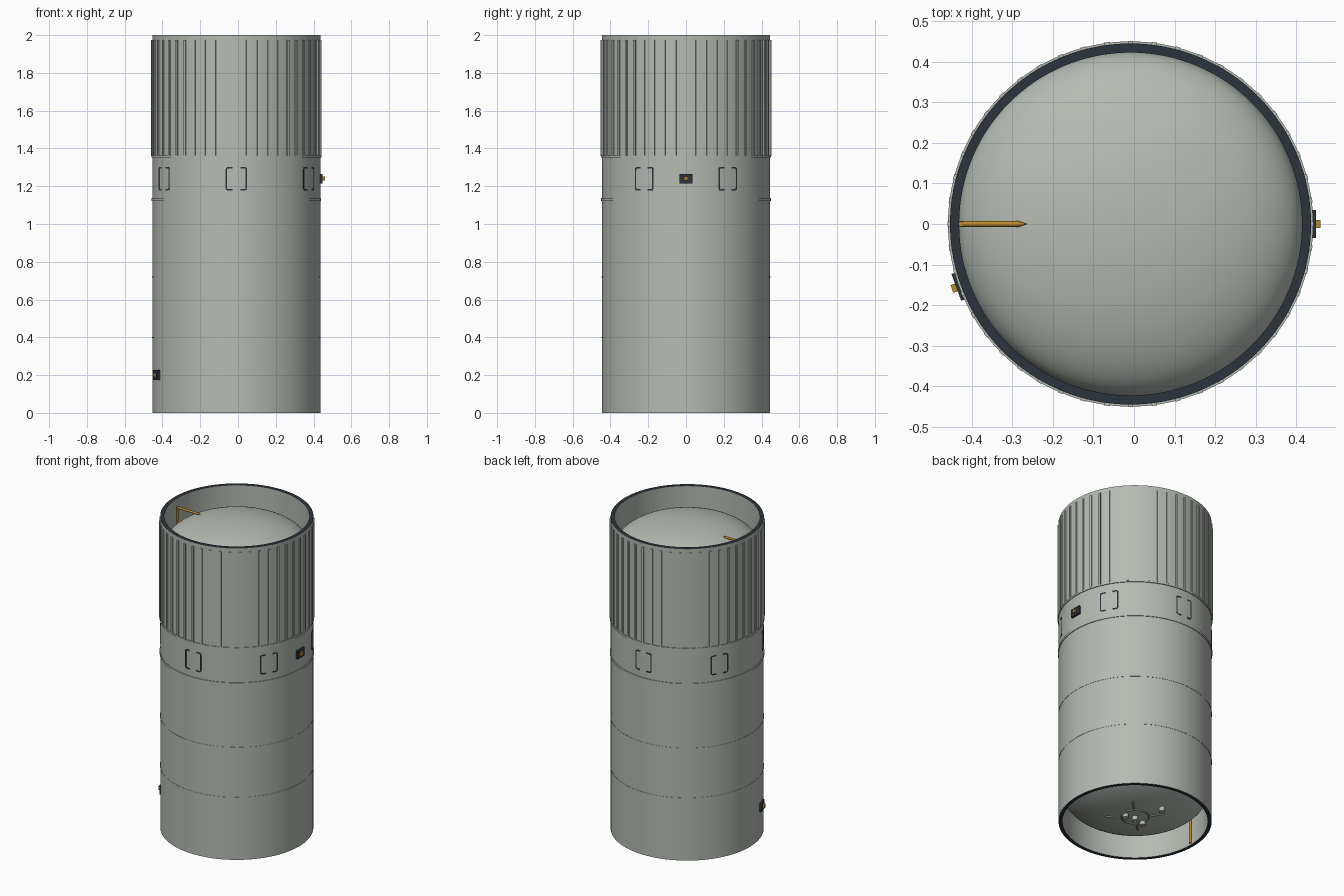
import bpy, bmesh, math
from mathutils import Matrix, Vector

if "Cube" in bpy.data.objects:
    bpy.data.objects.remove(bpy.data.objects["Cube"])

CX = -0.0085          # tank axis
R, RI = 0.445, 0.4225  # outer and inner wall radius
SEG = 128


def material(name, rgb):
    m = bpy.data.materials.new(name)
    m.diffuse_color = (*rgb, 1)
    m.use_nodes = True
    m.node_tree.nodes["Principled BSDF"].inputs["Base Color"].default_value = m.diffuse_color
    return m


GREY = material("shell grey", (0.46, 0.50, 0.45))
DARK = material("dark slate", (0.025, 0.034, 0.045))
GOLD = material("amber", (0.50, 0.25, 0.025))


def finish(name, bm, *mats, rule=None):
    bmesh.ops.recalc_face_normals(bm, faces=bm.faces)
    for f in bm.faces:
        f.smooth = True
        if rule:
            f.material_index = rule(f)
    for e in bm.edges:
        e.smooth = len(e.link_faces) == 2 and e.calc_face_angle(0) < math.radians(30)
    me = bpy.data.meshes.new(name)
    bm.to_mesh(me)
    bm.free()
    for m in mats:
        me.materials.append(m)
    ob = bpy.data.objects.new(name, me)
    ob.location.x = CX
    bpy.context.collection.objects.link(ob)
    return ob


def revolve(name, profile, *mats, closed=True, rule=None):
    bm = bmesh.new()
    vs = [bm.verts.new((r, 0, z)) for r, z in profile]
    n = len(vs)
    es = [bm.edges.new((vs[i], vs[(i + 1) % n])) for i in range(n if closed else n - 1)]
    bmesh.ops.spin(bm, geom=vs + es, cent=(0, 0, 0), axis=(0, 0, 1),
                   angle=math.tau, steps=SEG, use_merge=True)
    bmesh.ops.remove_doubles(bm, verts=bm.verts, dist=1e-5)
    return finish(name, bm, *mats, rule=rule)


def add_box(bm, angle, r0, r1, width, z0, z1):
    """Box standing on the wall at an angle, reaching from radius r0 to r1."""
    m = (Matrix.Rotation(angle, 4, 'Z') @ Matrix.Translation(((r0 + r1) / 2, 0, (z0 + z1) / 2))
         @ Matrix.Diagonal((r1 - r0, width, z1 - z0, 1)))
    bmesh.ops.create_cube(bm, size=1, matrix=m)


def add_rod(bm, a, b, r, r_end=None, seg=16):
    a, b = Vector(a), Vector(b)
    d = b - a
    m = Matrix.Translation((a + b) / 2) @ d.to_track_quat('Z', 'Y').to_matrix().to_4x4()
    bmesh.ops.create_cone(bm, cap_ends=True, segments=seg, radius1=r,
                          radius2=r if r_end is None else r_end, depth=d.length, matrix=m)


# Main wall with dark end faces
revolve("shell", [(R, 0), (R, 2), (RI, 2), (RI, 0)], GREY, DARK,
        rule=lambda f: 1 if abs(f.normal.z) > 0.9 else 0)

# Raised joint rings and fine weld seams
for name, z, h, out in (("aft_seam", 0.40, 0.005, 0.0015), ("middle_seam", 0.72, 0.005, 0.0015),
                        ("lower_joint_ring", 1.13, 0.014, 0.004),
                        ("upper_joint_ring", 1.357, 0.012, 0.005)):
    revolve(name, [(R - .005, z - h / 2), (R + out, z - h / 2),
                   (R + out, z + h / 2), (R - .005, z + h / 2)], GREY)

# Tank domes inside both ends
for name, z, c in (("top_dome", 1.80, 0.17), ("bottom_dome", 0.20, -0.17)):
    revolve(name, [((RI + .001) * math.cos(t), z + c * math.sin(t))
                   for t in (i * math.pi / 48 for i in range(25))], GREY, closed=False)

# Stringers around the forward section
bm = bmesh.new()
for i in range(48):
    add_box(bm, i * math.tau / 48, R - .004, R + .0065, 0.013, 1.36, 1.975)
finish("stringers", bm, GREY)

# Access panel outlines: two facing brackets per panel, bent to the wall
bm = bmesh.new()
W, H, T, C, LEG = 0.057, 0.063, 0.008, 0.014, 0.036
for k in range(6):
    mid = math.radians(30 + 60 * k)
    for s in (-1, 1):
        arc = [i * math.pi / 8 for i in range(5)]
        outer = [(W - LEG, H)] + [(W - C + C * math.sin(t), H - C + C * math.cos(t)) for t in arc]
        ci = C - T
        inner = [(W - LEG, H - T)] + [(W - C + ci * math.sin(t), H - C + ci * math.cos(t)) for t in arc]
        outer += [(u, -v) for u, v in reversed(outer)]
        inner += [(u, -v) for u, v in reversed(inner)]

        def row(path, r):
            return [bm.verts.new((r * math.cos(mid + s * u / R), r * math.sin(mid + s * u / R), 1.24 + v))
                    for u, v in path]
        rows = [row(outer, R - .002), row(outer, R + .0015), row(inner, R + .0015), row(inner, R - .002)]
        for a, b in zip(rows, rows[1:]):
            for i in range(len(a) - 1):
                bm.faces.new((a[i], a[i + 1], b[i + 1], b[i]))
finish("panel_outlines", bm, DARK)

# Umbilical plates with amber connectors
for name, deg, z in (("upper", 0, 1.24), ("lower", 200, 0.20)):
    a = math.radians(deg)
    bm = bmesh.new()
    add_box(bm, a, R - .004, R + .012, 0.07, z - .026, z + .026)
    finish(name + "_umbilical_plate", bm, DARK)
    bm = bmesh.new()
    add_box(bm, a, R + .01, R + .0235, 0.02, z - .011, z + .011)
    finish(name + "_umbilical_connector", bm, GOLD)

# Amber sensor probes on the inner wall
bm = bmesh.new()
XW = -RI + .004
add_rod(bm, (XW, 0, 1.82), (XW, 0, 1.947), .007)
add_rod(bm, (XW - .004, 0, 1.94), (-0.275, 0, 1.94), .007)
add_rod(bm, (-0.275, 0, 1.94), (-0.257, 0, 1.94), .007, .001)
finish("top_probe", bm, GOLD)
bm = bmesh.new()
add_rod(bm, (XW, 0, 0.01), (XW, 0, 0.17), .007)
finish("bottom_probe", bm, GOLD)

# Plumbing on the bottom dome
bm = bmesh.new()
for x, y, z in ((.06, -.015, .008), (0, 0, .004), (-.03, -.03, .008), (-.075, -.02, .01), (-.07, .16, .02)):
    add_rod(bm, (x, y, z), (x, y, .07), .018, seg=20)
for k in range(4):
    a = math.radians(45 + 90 * k)
    c, s = math.cos(a), math.sin(a)
    add_rod(bm, (.08 * c, .08 * s, .03), (.17 * c, .17 * s, .041), .005, seg=10)
finish("bottom_fittings", bm, GREY)
revolve("bottom_manifold", [(.08 + .006 * math.cos(t), .031 + .006 * math.sin(t))
                            for t in (i * math.pi / 4 for i in range(8))], GREY)
